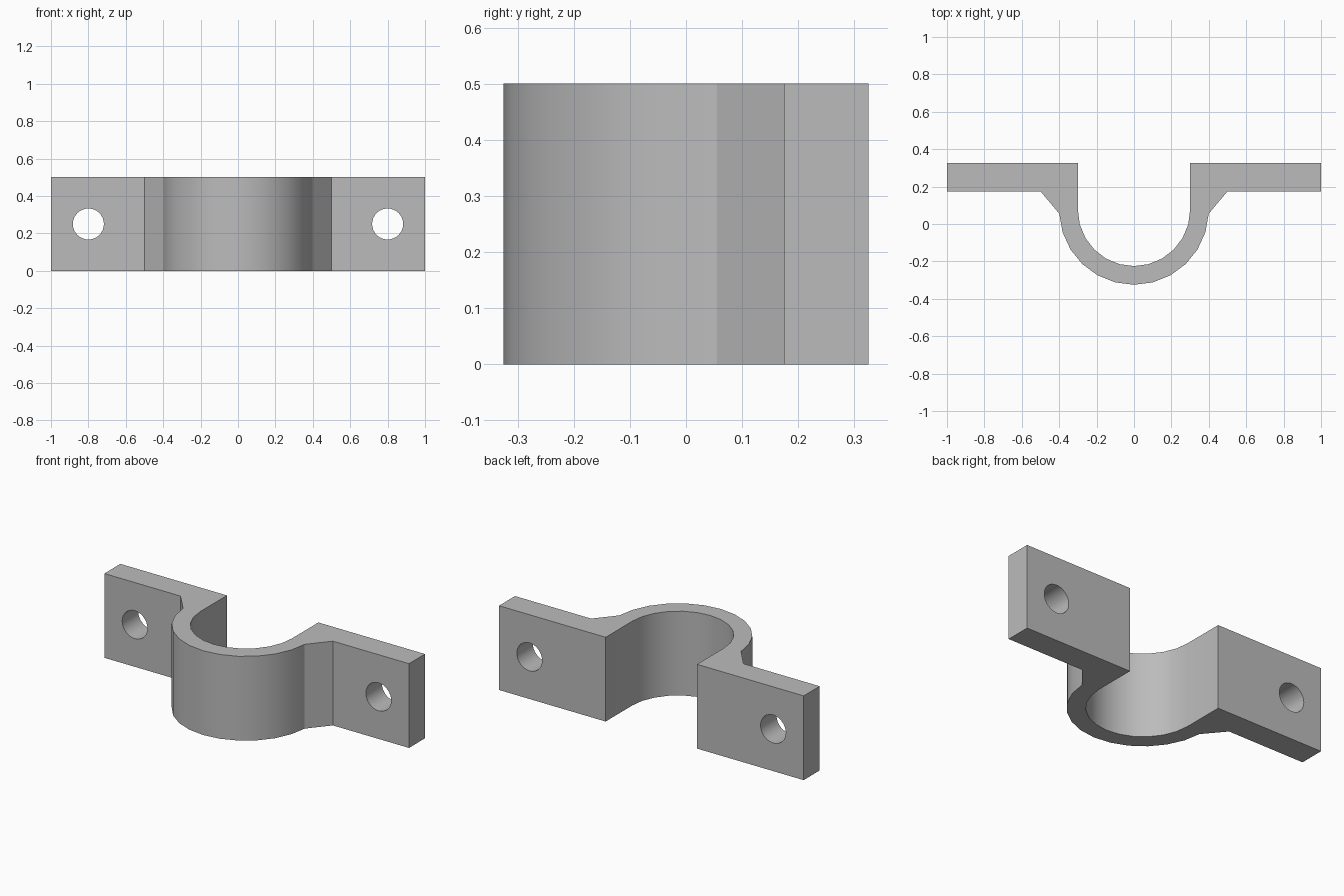
import bpy, bmesh, math

if "Cube" in bpy.data.objects:
    bpy.data.objects.remove(bpy.data.objects["Cube"], do_unlink=True)

HEIGHT = 0.5
CENTRE_Y = 0.075
STEPS = 12

grey = bpy.data.materials.new("plain grey")
grey.use_nodes = True
colour = (0.5, 0.5, 0.5, 1)
grey.diffuse_color = colour
grey.node_tree.nodes["Principled BSDF"].inputs["Base Color"].default_value = colour


def arc(radius, start, end):
    """Points on a circle around the saddle axis, angles in degrees."""
    angles = [math.radians(start + (end - start) * i / STEPS) for i in range(STEPS + 1)]
    return [(radius * math.cos(a), CENTRE_Y + radius * math.sin(a)) for a in angles]


# Clamp outline: outer saddle, left flange, inner saddle, right flange
left_flange = [(0.5, 0.175), (1, 0.175), (1, 0.325), (0.3, 0.325)]
right_flange = [(-x, y) for x, y in reversed(left_flange)]
outline = (arc(0.4, -177.13, -2.87) + left_flange
           + arc(0.3, 0, -180) + right_flange)

bm = bmesh.new()
base = bm.faces.new([bm.verts.new((x, y, 0)) for x, y in outline])
top = bmesh.ops.extrude_face_region(bm, geom=[base])["geom"]
bmesh.ops.translate(bm, vec=(0, 0, HEIGHT),
                    verts=[v for v in top if isinstance(v, bmesh.types.BMVert)])
bmesh.ops.recalc_face_normals(bm, faces=bm.faces)
mesh = bpy.data.meshes.new("saddle_clamp")
bm.to_mesh(mesh)
bm.free()
clamp = bpy.data.objects.new("saddle_clamp", mesh)
bpy.context.collection.objects.link(clamp)
mesh.materials.append(grey)

# Bolt holes through both flanges
for side in (-1, 1):
    bpy.ops.mesh.primitive_cylinder_add(
        vertices=32, radius=0.083, depth=0.4,
        location=(0.8 * side, 0.25, HEIGHT / 2), rotation=(math.pi / 2, 0, 0))
    cutter = bpy.context.object
    cutter.name = "bolt_hole_cutter"
    cutter.hide_render = True
    cutter.data.materials.append(grey)
    cut = clamp.modifiers.new("bolt hole", 'BOOLEAN')
    cut.operation = 'DIFFERENCE'
    cut.solver = 'EXACT'
    cut.object = cutter
    bpy.ops.object.select_all(action='DESELECT')
    bpy.context.view_layer.objects.active = clamp
    clamp.select_set(True)
    bpy.ops.object.modifier_apply(modifier=cut.name)
    bpy.data.objects.remove(cutter, do_unlink=True)

# Round surfaces smooth, corners sharp
bpy.ops.object.shade_smooth_by_angle(angle=math.radians(25))
